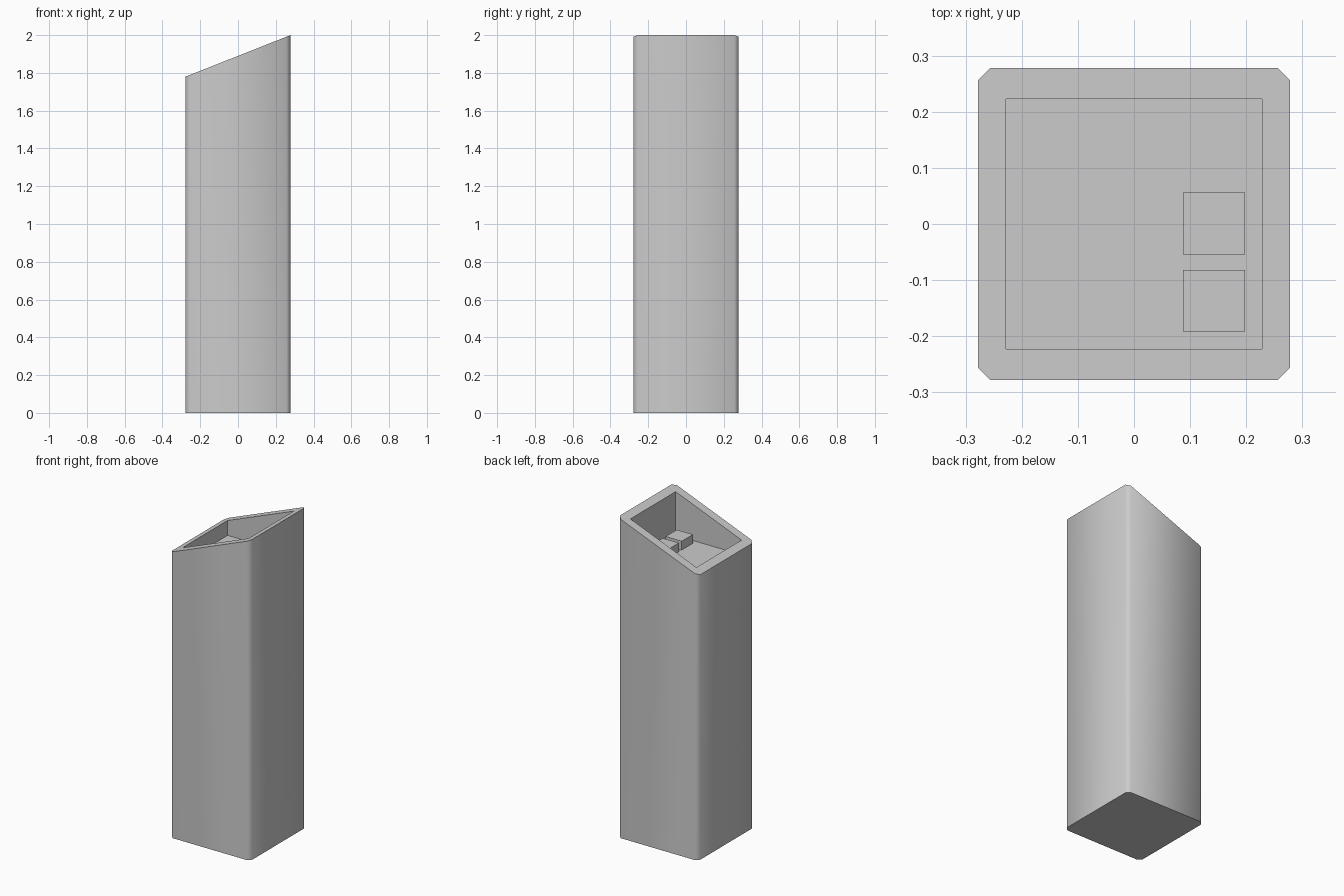
import bpy, bmesh
from math import radians

if "Cube" in bpy.data.objects:
    bpy.data.objects.remove(bpy.data.objects["Cube"])

H, C = 0.278, 0.022          # half width and corner chamfer
IX, IY = 0.228, 0.223        # half size of the recess
FLOOR = 1.707                # recess floor height
CORNERS = [(1, 1), (-1, 1), (-1, -1), (1, -1)]


def slope_z(x):
    return 1.89 + 0.11 * x / H


def add_object(name, bm, smooth_angle=None):
    bmesh.ops.recalc_face_normals(bm, faces=bm.faces)
    mesh = bpy.data.meshes.new(name)
    bm.to_mesh(mesh)
    bm.free()
    obj = bpy.data.objects.new(name, mesh)
    bpy.context.collection.objects.link(obj)
    if smooth_angle:
        bpy.ops.object.select_all(action='DESELECT')
        obj.select_set(True)
        bpy.context.view_layer.objects.active = obj
        bpy.ops.object.shade_smooth_by_angle(angle=radians(smooth_angle))
    return obj


# Pillar: chamfered square column with slanted rim and flat-floored recess
outline = []
for sx, sy in CORNERS:
    pair = [(sx * H, sy * (H - C)), (sx * (H - C), sy * H)]
    outline += pair if sx * sy > 0 else pair[::-1]

bm = bmesh.new()
base = [bm.verts.new((x, y, 0)) for x, y in outline]
top = [bm.verts.new((x, y, slope_z(x))) for x, y in outline]
lip = [bm.verts.new((sx * IX, sy * IY, slope_z(sx * IX))) for sx, sy in CORNERS]
floor = [bm.verts.new((sx * IX, sy * IY, FLOOR)) for sx, sy in CORNERS]
bm.faces.new(base[::-1])
bm.faces.new(floor)
for i in range(8):
    j = (i + 1) % 8
    bm.faces.new((base[i], base[j], top[j], top[i]))
for i in range(4):
    j = (i + 1) % 4
    bm.faces.new((top[2 * i], top[2 * i + 1], lip[i]))
    bm.faces.new((top[2 * i + 1], top[2 * j], lip[j], lip[i]))
    bm.faces.new((lip[i], lip[j], floor[j], floor[i]))
add_object("pillar", bm, 50)

# Two square buttons standing on the recess floor
for name, y in (("button_middle", 0.001), ("button_side", -0.137)):
    bm = bmesh.new()
    bmesh.ops.create_cube(bm, size=1)
    bmesh.ops.scale(bm, vec=(0.111, 0.110, 0.07), verts=bm.verts)
    bmesh.ops.translate(bm, vec=(0.1425, y, 1.762 - 0.035), verts=bm.verts)
    add_object(name, bm)
